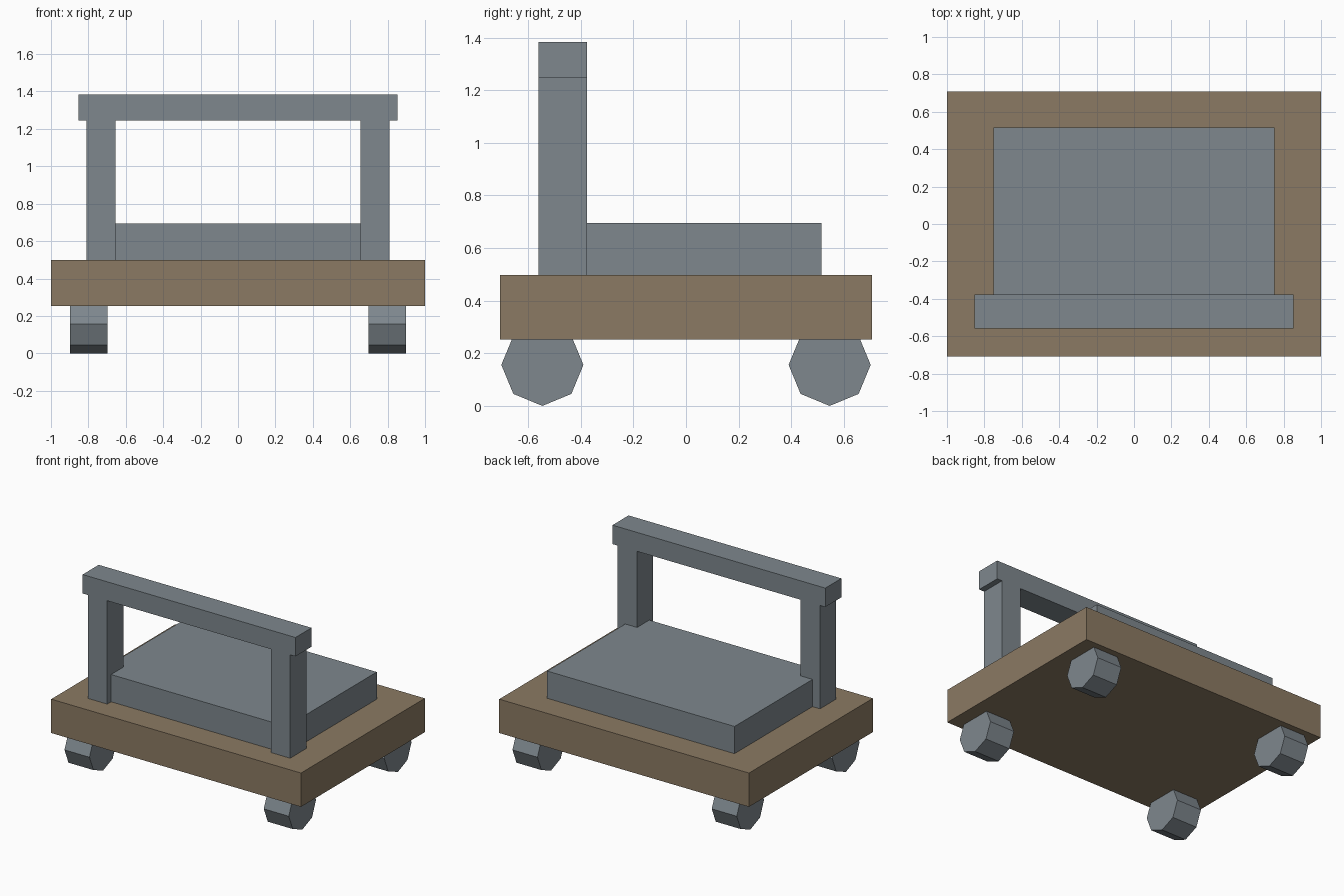
import bpy
import math

if "Cube" in bpy.data.objects:
    bpy.data.objects.remove(bpy.data.objects["Cube"])


def material(name, rgb):
    m = bpy.data.materials.new(name)
    m.diffuse_color = (*rgb, 1.0)
    m.use_nodes = True
    m.node_tree.nodes["Principled BSDF"].inputs["Base Color"].default_value = m.diffuse_color
    return m


WOOD = material("brown wood", (0.26, 0.195, 0.125))
METAL = material("blue grey metal", (0.21, 0.245, 0.27))


def box(name, x, y, z, mat):
    """Box from (min, max) ranges on each axis."""
    bpy.ops.mesh.primitive_cube_add(size=1, location=[sum(r) / 2 for r in (x, y, z)])
    ob = bpy.context.object
    ob.name = name
    ob.scale = [r[1] - r[0] for r in (x, y, z)]
    bpy.ops.object.transform_apply(location=False, rotation=False, scale=True)
    ob.data.materials.append(mat)
    return ob


# Deck and the raised pad on it
box("deck", (-1, 1), (-0.708, 0.708), (0.253, 0.498), WOOD)
box("raised_pad", (-0.75, 0.75), (-0.516, 0.516), (0.498, 0.695), METAL)

# Push handle: two posts and a crossbar
for side, s in (("left", -1), ("right", 1)):
    box(side + "_handle_post", sorted((s * 0.655, s * 0.81)),
        (-0.56, -0.376), (0.498, 1.246), METAL)
box("handle_bar", (-0.852, 0.852), (-0.56, -0.376), (1.246, 1.383), METAL)

# Eight-sided wheels, one corner pointing down
R = 0.156
for end, sy in (("front", -1), ("back", 1)):
    for side, sx in (("left", -1), ("right", 1)):
        bpy.ops.mesh.primitive_cylinder_add(
            vertices=8, radius=R, depth=0.2,
            location=(sx * 0.798, sy * 0.546, R), rotation=(0, math.pi / 2, 0))
        wheel = bpy.context.object
        wheel.name = f"{end}_{side}_wheel"
        wheel.data.materials.append(METAL)
